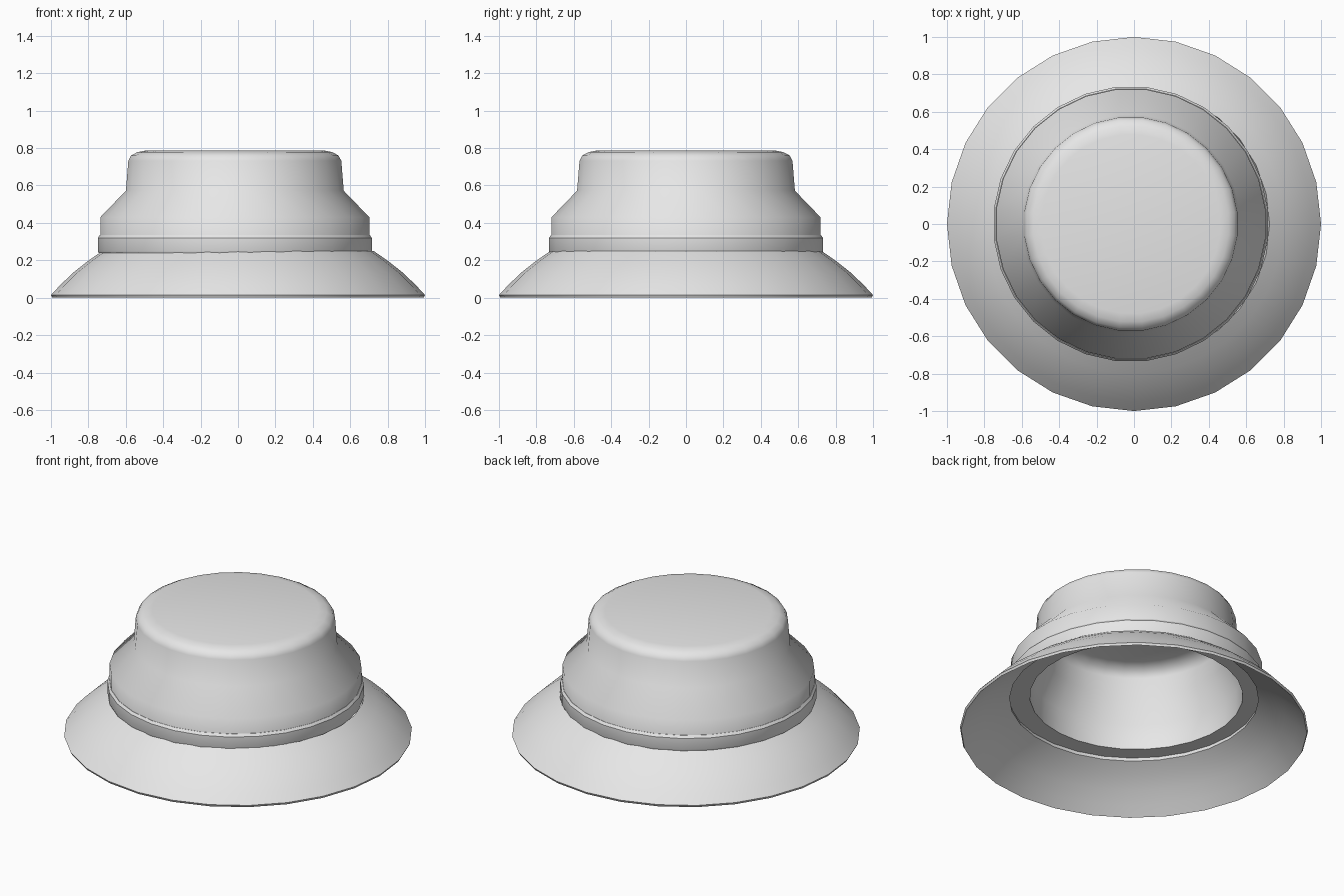
import bpy, bmesh, math

if "Cube" in bpy.data.objects:
    bpy.data.objects.remove(bpy.data.objects["Cube"])

SIDES = 28
STEP = 2 * math.pi / SIDES

felt = bpy.data.materials.new("grey_felt")
felt.diffuse_color = (0.8, 0.8, 0.8, 1)
felt.use_nodes = True
felt.node_tree.nodes["Principled BSDF"].inputs["Base Color"].default_value = felt.diffuse_color


def lathe(name, profile, phase=0.0, cx=0.0, closed=False, angle=30):
    """Spin a list of (radius, z) points; radius 0 makes a pole, closed joins the ends."""
    bm = bmesh.new()
    rings = []
    for r, z in profile:
        if r == 0:
            rings.append([bm.verts.new((cx, 0, z))] * SIDES)
        else:
            rings.append([bm.verts.new((cx + r * math.cos(phase + i * STEP),
                                        r * math.sin(phase + i * STEP), z))
                          for i in range(SIDES)])
    pairs = list(zip(rings, rings[1:]))
    if closed:
        pairs.append((rings[-1], rings[0]))
    for a, b in pairs:
        for i in range(SIDES):
            j = (i + 1) % SIDES
            corners = list(dict.fromkeys((a[i], a[j], b[j], b[i])))
            bm.faces.new(corners)
    bmesh.ops.recalc_face_normals(bm, faces=bm.faces)
    mesh = bpy.data.meshes.new(name)
    bm.to_mesh(mesh)
    bm.free()
    ob = bpy.data.objects.new(name, mesh)
    bpy.context.collection.objects.link(ob)
    mesh.materials.append(felt)
    bpy.ops.object.select_all(action='DESELECT')
    bpy.context.view_layer.objects.active = ob
    ob.select_set(True)
    bpy.ops.object.shade_smooth_by_angle(angle=math.radians(angle))
    return ob


# Sloping brim, a thin slightly bowed shell
lathe("brim", [(0.993, 0.0), (1.0, 0.014), (0.95, 0.068), (0.88, 0.135), (0.80, 0.198),
               (0.725, 0.25), (0.715, 0.215), (0.79, 0.172), (0.87, 0.112), (0.94, 0.05)],
      closed=True)

# Hollow crown: outside from the top centre down, then under the rim and up the inside
outer = [(0, 0.787), (0.48, 0.787), (0.525, 0.778), (0.558, 0.76), (0.573, 0.732),
         (0.586, 0.572), (0.724, 0.43), (0.724, 0.24)]
inner = [(0.612, 0.24), (0.612, 0.40), (0.535, 0.55), (0.525, 0.66),
         (0.50, 0.70), (0.44, 0.72), (0, 0.725)]
lathe("crown", outer + inner, phase=STEP / 2, cx=-0.017, angle=50)

# Hat band with a bevelled upper edge
lathe("hat_band", [(0.715, 0.24), (0.733, 0.24), (0.737, 0.25), (0.737, 0.32),
                   (0.726, 0.335), (0.715, 0.335)],
      phase=STEP / 2, cx=-0.017, closed=True)
